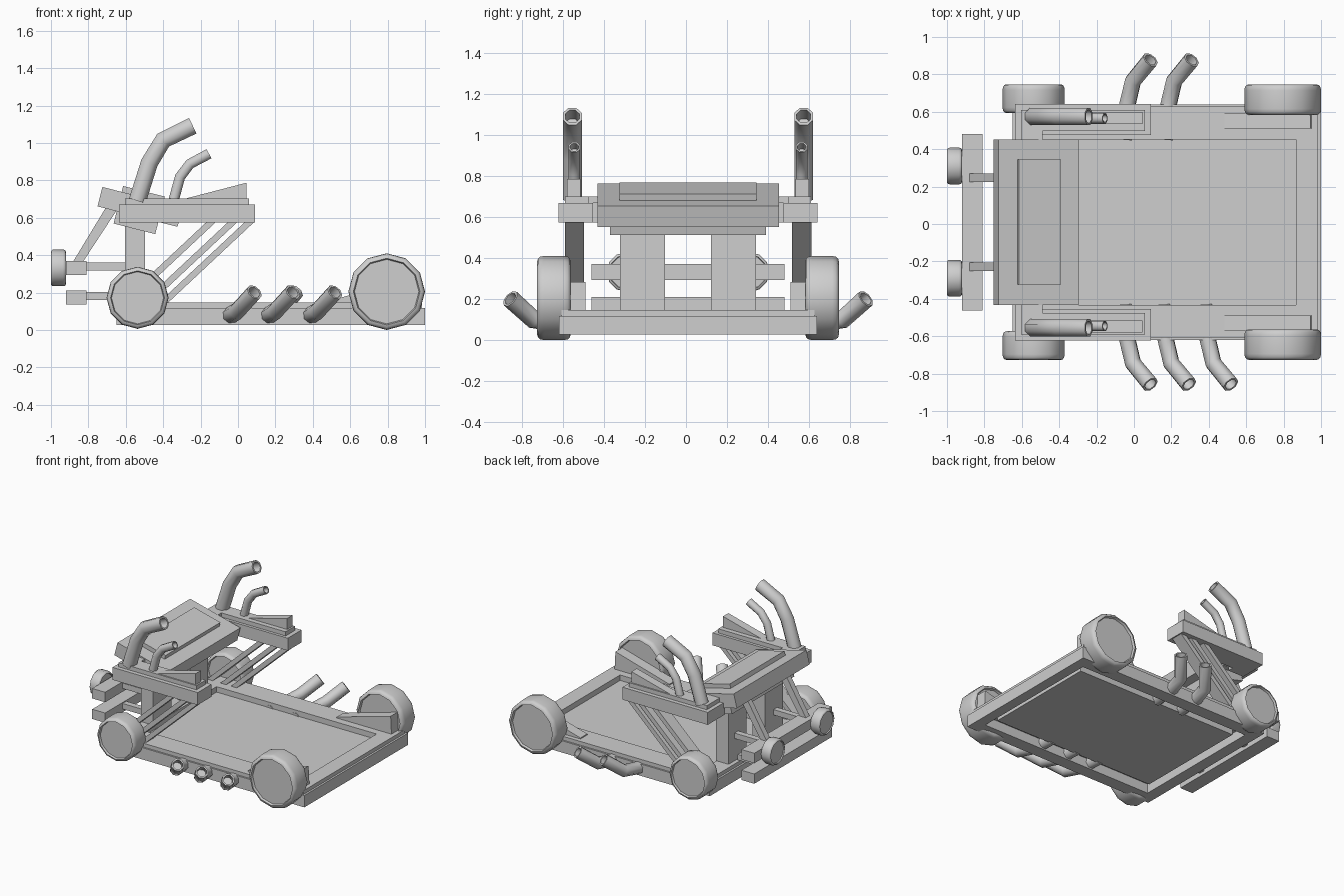
import bpy, bmesh, math
from mathutils import Vector, Matrix

if "Cube" in bpy.data.objects:
    bpy.data.objects.remove(bpy.data.objects["Cube"])

grey = bpy.data.materials.new("plain grey")
grey.diffuse_color = (0.62, 0.62, 0.62, 1)
grey.use_nodes = True
grey.node_tree.nodes["Principled BSDF"].inputs["Base Color"].default_value = grey.diffuse_color
MID = 0.01  # mirror plane in y


def skin(name, loops, wrap=False, smooth=0):
    """Join successive closed loops of points; cap the ends or wrap around."""
    bm = bmesh.new()
    rings = [[bm.verts.new(p) for p in lp] for lp in loops]
    pairs = list(zip(rings, rings[1:]))
    if wrap:
        pairs.append((rings[-1], rings[0]))
    else:
        bm.faces.new(rings[0])
        bm.faces.new(rings[-1])
    for a, b in pairs:
        n = len(a)
        for i in range(n):
            bm.faces.new((a[i], a[(i + 1) % n], b[(i + 1) % n], b[i]))
    bmesh.ops.recalc_face_normals(bm, faces=bm.faces[:])
    me = bpy.data.meshes.new(name)
    bm.to_mesh(me)
    bm.free()
    me.materials.append(grey)
    if smooth:
        for p in me.polygons:
            p.use_smooth = True
        me.set_sharp_from_angle(angle=math.radians(smooth))
    ob = bpy.data.objects.new(name, me)
    bpy.context.collection.objects.link(ob)
    return ob


def rect(x0, x1, y0, y1, z):
    return [(x0, y0, z), (x1, y0, z), (x1, y1, z), (x0, y1, z)]


def box(name, x0, x1, y0, y1, z0, z1):
    return skin(name, [rect(x0, x1, y0, y1, z0), rect(x0, x1, y0, y1, z1)])


def side_prism(name, pts, y0, y1):
    return skin(name, [[(x, y, z) for x, z in pts] for y in (y0, y1)])


def flat_prism(name, pts, z0, z1):
    return skin(name, [[(x, y, z) for x, y in pts] for z in (z0, z1)])


def frame(name, x0, x1, t, ix0, ix1, it, z0, z1):
    o = lambda z: rect(x0, x1, MID - t, MID + t, z)
    i = lambda z: rect(ix0, ix1, MID - it, MID + it, z)
    return skin(name, [o(z0), o(z1), i(z1), i(z0)], wrap=True)


def wheel(name, c, r, h, axis, n=12):
    prof = [(0.84, .80), (0.87, 1), (0.94, .95), (0.985, .82), (1, .6)]
    prof += [(a, -b) for a, b in reversed(prof)]
    loops = []
    for a, b in prof:
        lp = []
        for k in range(n):
            w = 2 * math.pi * k / n
            u, v = r * a * math.cos(w), r * a * math.sin(w)
            lp.append((c[0] + u, c[1] + b * h, c[2] + v) if axis == 'y'
                      else (c[0] + b * h, c[1] + u, c[2] + v))
        loops.append(lp)
    return skin(name, loops, smooth=40)


def pipe(name, path, r, n=8):
    """Bent tube with a hollow far end."""
    P = [Vector(p) for p in path]
    d = [(b - a).normalized() for a, b in zip(P, P[1:])]
    tang = [d[0]] + [(a + b).normalized() for a, b in zip(d, d[1:])] + [d[-1]]
    ref = d[0].cross(d[-1]).normalized()

    def ring(p, t, rad):
        u = (ref - t * ref.dot(t)).normalized()
        v = t.cross(u)
        return [p + rad * (u * math.cos(a) + v * math.sin(a))
                for a in (2 * math.pi * (k + .5) / n for k in range(n))]
    loops = [ring(p, t, r) for p, t in zip(P, tang)]
    loops += [ring(P[-1], d[-1], r * .74), ring(P[-1] - d[-1] * r * 2, d[-1], r * .74)]
    return skin(name, loops, smooth=50)


# chassis: lower frame, upper rim, floor tray set inside
frame("chassis_frame", -.65, 1.0, .63, -.56, .92, .53, .027, .118)
frame("chassis_rim", -.635, .985, .617, -.5, .865, .443, .1, .147)
box("floor_tray", -.51, .875, MID - .453, MID + .453, .045, .105)

# rear bumper bars
box("upper_rear_bar", -.92, -.81, MID - .472, MID + .472, .293, .37)
box("lower_rear_bar", -.92, -.81, MID - .472, MID + .472, .135, .21)

# tilted console: slab, top plate, bottom plate
tilt = Matrix.Translation((-.524, MID, .658)) @ Matrix.Rotation(math.radians(14.3), 4, 'Y')
for nm, hx, t, z0, z1 in (("console_slab", .221, .443, -.0535, .0535),
                          ("console_top_plate", .115, .334, .0535, .086),
                          ("console_bottom_plate", .115, .38, -.121, -.0535)):
    box(nm, -hx, hx, -t, t, z0, z1).matrix_world = tilt

for s, side in ((-1, "front"), (1, "back")):
    Y = lambda t: MID + s * t
    # wheels
    wheel("large_wheel_" + side, (.795, Y(.655), .205), .205, .082, 'y')
    wheel("small_wheel_" + side, (-.537, Y(.66), .172), .166, .077, 'y')
    wheel("rear_roller_" + side, (-.96, Y(.3), .332), .098, .04, 'x')
    # rear links and braces
    box("upper_link_" + side, -.82, -.58, Y(.215), Y(.26), .318, .36)
    box("lower_link_" + side, -.82, -.63, Y(.215), Y(.26), .16, .203)
    side_prism("rear_brace_" + side,
               [(-.888, .355), (-.835, .355), (-.645, .645), (-.70, .665)], Y(.215), Y(.26))
    # console column
    box("column_" + side, -.603, -.497, Y(.112), Y(.333), .118, .62)
    # armrest with inset top and wedge
    L = [(-.635, .632), (.092, .632), (.092, .465), (-.5, .465), (-.5, .42), (-.635, .42)]
    flat_prism("armrest_" + side, [(x, Y(t)) for x, t in L], .574, .67)
    L = [(-.605, .6), (.058, .6), (.058, .487), (-.49, .487), (-.49, .42), (-.605, .42)]
    flat_prism("armrest_top_" + side, [(x, Y(t)) for x, t in L], .67, .702)
    side_prism("armrest_wedge_" + side, [(-.29, .70), (.045, .70), (.045, .787)],
               Y(.525), Y(.59))
    # three slanted struts
    for k, x in enumerate((-.165, -.05, .04)):
        side_prism(f"strut_{k + 1}_{side}",
                   [(x, .58), (x + .05, .58), (x - .42, .14), (x - .47, .14)], Y(.507), Y(.602))
    # rear wheel wedge
    side_prism("wheel_wedge_" + side,
               [(.485, .13), (.953, .13), (.945, .283), (.485, .155)], Y(.5), Y(.583))
    # upright pipes on the armrests
    pipe("tall_pipe_" + side, [(x, Y(.565), z) for x, z in
         ((-.538, .69), (-.474, .893), (-.4, 1.015), (-.242, 1.092))], .05)
    pipe("short_pipe_" + side, [(x, Y(.555), z) for x, z in
         ((-.345, .69), (-.31, .818), (-.257, .888), (-.155, .942))], .03)
    # side exhausts: three at the front, two at the back
    for k, dx in enumerate((0, .205, .43) if s < 0 else (0, .22)):
        pipe(f"exhaust_{k + 1}_{side}", [(x + dx, Y(t), z) for x, t, z in
             ((-.05, .44, .08), (-.037, .62, .08), (-.005, .755, .1), (.088, .868, .202))], .046)
